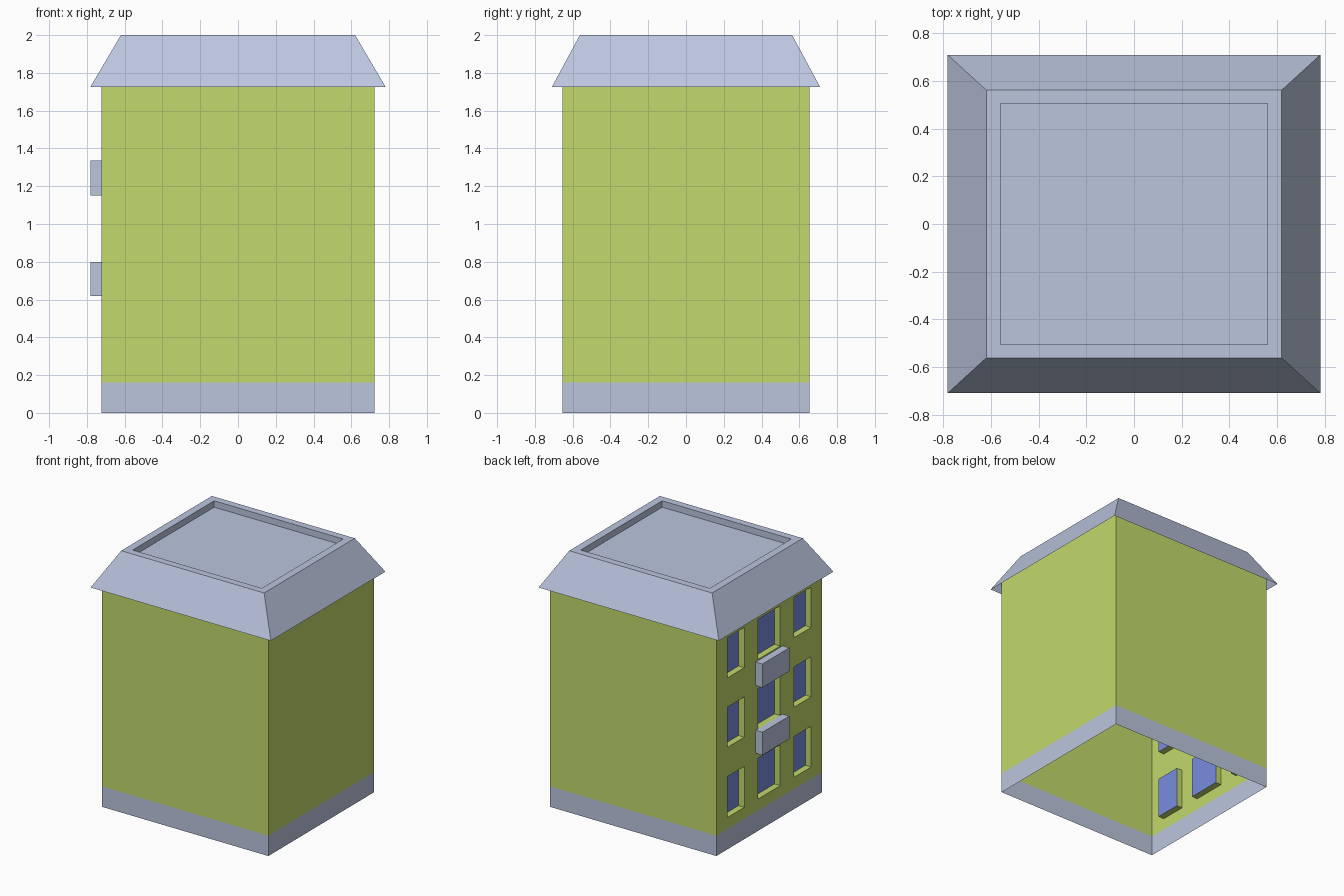
import bpy, bmesh
from mathutils import Vector

if "Cube" in bpy.data.objects:
    bpy.data.objects.remove(bpy.data.objects["Cube"])


def material(name, rgb):
    m = bpy.data.materials.new(name)
    lin = [((c / 255 + 0.055) / 1.055) ** 2.4 for c in rgb]
    m.diffuse_color = (*lin, 1)
    m.use_nodes = True
    m.node_tree.nodes["Principled BSDF"].inputs["Base Color"].default_value = m.diffuse_color
    return m


GREEN = material("lime_plaster", (194, 217, 108))
GREY = material("blue_grey_stone", (187, 198, 222))
BLUE = material("window_blue", (121, 140, 224))


def finish(bm, name, mats):
    me = bpy.data.meshes.new(name)
    bm.to_mesh(me)
    bm.free()
    for m in mats:
        me.materials.append(m)
    ob = bpy.data.objects.new(name, me)
    bpy.context.collection.objects.link(ob)
    return ob


def box(bm, lo, hi):
    lo, hi = Vector(lo), Vector(hi)
    verts = bmesh.ops.create_cube(bm, size=1)["verts"]
    for v in verts:
        v.co = Vector((lo[i] + (v.co[i] + 0.5) * (hi[i] - lo[i]) for i in range(3)))


HX, HY, WALL_TOP, BASE_TOP = 0.722, 0.655, 1.81, 0.16
COLUMNS = [(-0.519, -0.309), (-0.136, 0.136), (0.309, 0.519)]
ROWS = [(0.25, 0.57), (0.80, 1.115), (1.345, 1.66)]
DEPTH = 0.05

# Walls: hollow shell, open below, tucked into the hollow roof above
bm = bmesh.new()
box(bm, (-HX, -HY, 0), (HX, HY, WALL_TOP))
bm.normal_update()
bmesh.ops.delete(bm, geom=[f for f in bm.faces if abs(f.normal.z) > 0.5],
                 context='FACES_ONLY')


def cut(co, no, faces):
    geom = set(faces)
    for f in faces:
        geom.update(f.edges)
        geom.update(f.verts)
    bmesh.ops.bisect_plane(bm, geom=list(geom), plane_co=co, plane_no=no)
    bm.normal_update()


def left_wall():
    return [f for f in bm.faces if f.normal.x < -0.9]


cut((0, 0, BASE_TOP), (0, 0, 1), bm.faces[:])
for z in [z for r in ROWS for z in r]:
    cut((0, 0, z), (0, 0, 1), left_wall())
for y in [y for c in COLUMNS for y in c]:
    cut((0, y, 0), (0, 1, 0), left_wall())

# Stone base colour by height
for f in bm.faces:
    f.material_index = 1 if f.calc_center_median().z < BASE_TOP else 0


# Recessed windows on the left wall
def in_window(f):
    c = f.calc_center_median()
    return (any(a < c.y < b for a, b in COLUMNS)
            and any(a < c.z < b for a, b in ROWS))


openings = [f for f in left_wall() if in_window(f)]
panes = bmesh.ops.extrude_discrete_faces(bm, faces=openings)["faces"]
for f in panes:
    f.material_index = 2
    for v in f.verts:
        v.co.x += DEPTH
finish(bm, "walls_with_windows", [GREEN, GREY, BLUE])

# Balconies below the middle upper windows
for name, z0, z1 in (("lower_balcony", 0.62, 0.80), ("upper_balcony", 1.15, 1.335)):
    bm = bmesh.new()
    box(bm, (-0.78, -0.167, z0), (-HX, 0.167, z1))
    finish(bm, name, [GREY])

# Roof: hollow sloping skirt, flat rim and sunken deck
bm = bmesh.new()
rings = []
for hx, hy, z in ((0.782, 0.71, 1.725), (0.62, 0.562, 2.0),
                  (0.56, 0.505, 2.0), (0.56, 0.505, 1.95)):
    rings.append([bm.verts.new((sx * hx, sy * hy, z))
                  for sx, sy in ((-1, -1), (1, -1), (1, 1), (-1, 1))])
for a, b in zip(rings, rings[1:]):
    for i in range(4):
        j = (i + 1) % 4
        bm.faces.new((a[i], a[j], b[j], b[i]))
bm.faces.new(rings[-1])
finish(bm, "roof", [GREY])
